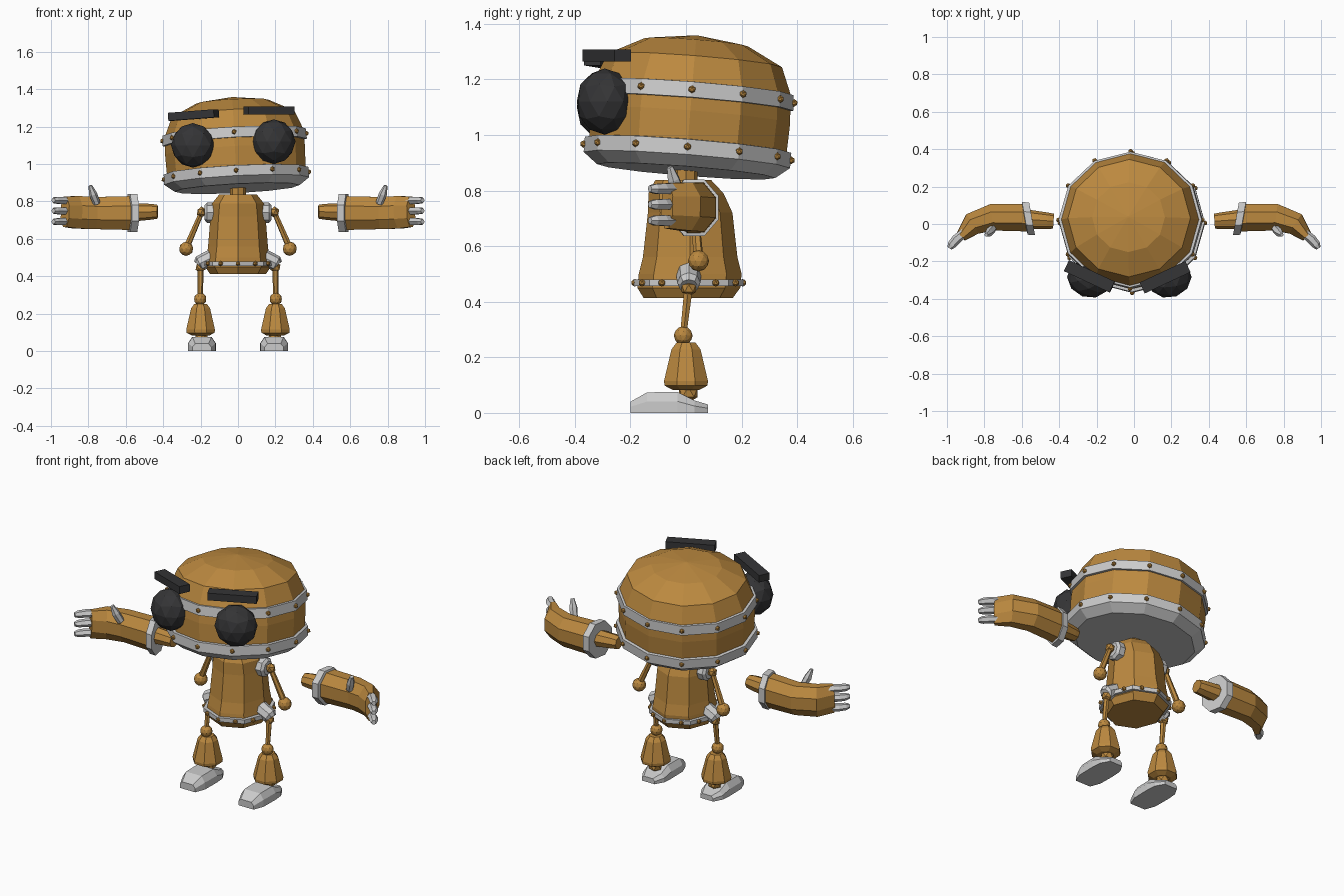
import bpy, bmesh
from math import sin, cos, pi, radians
from mathutils import Vector, Matrix

if "Cube" in bpy.data.objects:
    bpy.data.objects.remove(bpy.data.objects["Cube"])


def material(name, rgb):
    m = bpy.data.materials.new(name)
    m.diffuse_color = (*rgb, 1)
    m.use_nodes = True
    m.node_tree.nodes["Principled BSDF"].inputs["Base Color"].default_value = m.diffuse_color
    return m


ORANGE = material("brass", (0.50, 0.25, 0.05))
DARK = material("dark", (0.035, 0.035, 0.037))
GREY = None


def finish(bm, name, mat, matrix=None):
    bmesh.ops.recalc_face_normals(bm, faces=bm.faces)
    me = bpy.data.meshes.new(name)
    bm.to_mesh(me)
    bm.free()
    ob = bpy.data.objects.new(name, me)
    if matrix:
        ob.matrix_world = matrix
    if mat:
        me.materials.append(mat)
    bpy.context.collection.objects.link(ob)
    return ob


def loft(name, pts, mat, n=8, up=(0, 1, 0), phase=0.0, caps=(True, True), matrix=None, axis=None):
    """Skin n-sided rings along a path; pts = (x, y, z, radius across, radius up)."""
    bm = bmesh.new()
    pos = [Vector(p[:3]) for p in pts]
    rings = []
    for i, p in enumerate(pts):
        t = Vector(axis) if axis else pos[min(i + 1, len(pos) - 1)] - pos[max(i - 1, 0)]
        t.normalize()
        v = Vector(up)
        v = (v - t * v.dot(t)).normalized()
        u = v.cross(t)
        angles = [2 * pi * (k / n + phase) for k in range(n)]
        rings.append([bm.verts.new(pos[i] + u * p[3] * cos(a) + v * p[4] * sin(a)) for a in angles])
    for a, b in zip(rings, rings[1:]):
        for k in range(n):
            bm.faces.new((a[k], a[(k + 1) % n], b[(k + 1) % n], b[k]))
    if caps[0]:
        bm.faces.new(rings[0])
    if caps[1]:
        bm.faces.new(rings[-1])
    return finish(bm, name, mat, matrix)


def lathe(name, profile, mat, n, flat=1.0, centre=(0, 0), **kw):
    """Upright loft from (radius, z) pairs; flat scales the depth."""
    pts = [(*centre, z, r, r * flat) for r, z in profile]
    return loft(name, pts, mat, n, axis=(0, 0, 1), **kw)


def ball(name, centre, size, mat, sub=2, rot=0.0):
    bm = bmesh.new()
    m = Matrix.Translation(centre) @ Matrix.Rotation(rot, 4, 'Z') @ Matrix.Diagonal((*size, 1))
    bmesh.ops.create_icosphere(bm, subdivisions=sub, radius=1, matrix=m)
    return finish(bm, name, mat)


def rivets(name, rx, ry, z, matrix=None):
    bm = bmesh.new()
    for k in range(12):
        a = k * pi / 6
        m = Matrix.Translation((rx * cos(a), ry * sin(a), z))
        bmesh.ops.create_icosphere(bm, subdivisions=1, radius=0.014, matrix=m)
    return finish(bm, name, ORANGE, matrix)


# Head, tilted slightly back and to one side
tilt = (Matrix.Translation((-0.005, 0, 0.87)) @ Matrix.Rotation(radians(-3), 4, 'Y')
        @ Matrix.Rotation(radians(-4.5), 4, 'X'))
lathe("head_dome", [(0.37, 0.08), (0.375, 0.2), (0.368, 0.305), (0.328, 0.40), (0.195, 0.465), (0.005, 0.49)],
      ORANGE, 12, 0.96, matrix=tilt, caps=(False, True))
lathe("head_lower_band", [(0.335, 0), (0.388, 0.04), (0.388, 0.095), (0.36, 0.098)],
      GREY, 12, 0.96, matrix=tilt, caps=(True, False))
lathe("head_upper_band", [(0.36, 0.245), (0.387, 0.247), (0.383, 0.303), (0.355, 0.305)],
      GREY, 12, 0.95, matrix=tilt, caps=(False, False))
rivets("lower_band_rivets", 0.388, 0.374, 0.068, tilt)
rivets("upper_band_rivets", 0.385, 0.368, 0.275, tilt)

# Eyes and eyebrows
for side, x, z in (("left", 0.192, 1.12), ("right", -0.242, 1.10)):
    ball("eye_" + side, (x, -0.293, z), (0.118, 0.1, 0.119), DARK, 2, 0.35 if x > 0 else -0.35)
for side, c, yaw, roll in (("left", (0.166, -0.285, 1.286), 25, 0), ("right", (-0.238, -0.28, 1.262), -25, -4)):
    bm = bmesh.new()
    m = (Matrix.Translation(c) @ Matrix.Rotation(radians(yaw), 4, 'Z')
         @ Matrix.Rotation(radians(roll), 4, 'Y') @ Matrix.Diagonal((0.27, 0.065, 0.043, 1)))
    bmesh.ops.create_cube(bm, size=1, matrix=m)
    finish(bm, "eyebrow_" + side, DARK)

# Neck and torso
lathe("neck", [(0.042, 0.82), (0.042, 0.90)], ORANGE, 8)
torso = [(0, 0.008, 0.413, 0.15, 0.16), (0, 0.01, 0.45, 0.175, 0.185), (0, 0.015, 0.50, 0.168, 0.185),
         (0, 0.015, 0.56, 0.16, 0.17), (0, 0.015, 0.72, 0.147, 0.152), (0, 0.0, 0.79, 0.138, 0.135),
         (0, -0.01, 0.838, 0.10, 0.10)]
loft("torso", torso, ORANGE, 8, axis=(0, 0, 1))
band = [(0, 0.01, z, r, r + 0.008) for r, z in ((0.165, 0.456), (0.193, 0.456), (0.193, 0.48), (0.16, 0.48))]
loft("torso_band", band, GREY, 8, axis=(0, 0, 1), caps=(False, False))
rivets("torso_rivets", 0.186, 0.194, 0.468, Matrix.Translation((0, 0.01, 0)))

for s, side in ((1, "_left"), (-1, "_right")):
    def limb(name, pts, mat, n=8, up=(0, 0, 1), **kw):
        return loft(name + side, [(s * p[0], *p[1:]) for p in pts], mat, n, up, **kw)

    # Shoulder and upper arm
    limb("shoulder_mount", [(0.13, 0.03, 0.74, 0.055, 0.055), (0.165, 0.03, 0.74, 0.055, 0.055),
                            (0.178, 0.03, 0.74, 0.04, 0.04)], GREY)
    ball("shoulder_joint" + side, (s * 0.195, 0.03, 0.743), (0.028, 0.028, 0.03), ORANGE, 1)
    limb("upper_arm", [(0.195, 0.03, 0.74, 0.014, 0.014), (0.275, 0.045, 0.555, 0.018, 0.018)], ORANGE, 6)
    ball("elbow" + side, (s * 0.277, 0.045, 0.547), (0.038,) * 3, ORANGE)

    # Forearm, cuff and hand floating clear of the elbow
    limb("forearm", [(0.43, 0.015, 0.745, 0.04, 0.037), (0.46, 0.017, 0.745, 0.044, 0.042),
                     (0.57, 0.025, 0.742, 0.052, 0.05)], ORANGE)
    limb("cuff", [(0.545, 0.028, 0.738, 0.05, 0.06), (0.545, 0.028, 0.738, 0.096, 0.11),
                  (0.583, 0.03, 0.738, 0.096, 0.11), (0.588, 0.03, 0.738, 0.06, 0.08)], GREY, 8,
         axis=(s * 1, -0.18, 0), phase=1 / 16)
    limb("hand", [(0.565, 0.034, 0.738, 0.08, 0.098), (0.76, 0.036, 0.738, 0.077, 0.093),
                  (0.865, 0.0, 0.742, 0.066, 0.094), (0.925, -0.068, 0.745, 0.032, 0.088)], ORANGE, 8,
         phase=1 / 16)
    for i, z in enumerate((0.692, 0.75, 0.806)):
        limb("finger_%d" % (i + 1), [(0.905, -0.045, z, 0.024, 0.021), (0.95, -0.082, z, 0.026, 0.022),
                                     (0.975, -0.112, z, 0.023, 0.020), (0.987, -0.13, z, 0.013, 0.013)],
             GREY, 6)
    limb("thumb", [(0.755, -0.025, 0.79, 0.02, 0.022), (0.775, -0.045, 0.84, 0.022, 0.024),
                   (0.79, -0.058, 0.885, 0.010, 0.012)], GREY, 6, up=(0, 1, 0))

    # Hip and leg
    limb("hip_mount", [(0.14, 0.01, 0.50, 0.045, 0.045), (0.205, 0.01, 0.468, 0.042, 0.042),
                       (0.212, 0.01, 0.46, 0.03, 0.03)], GREY)
    ball("hip_joint" + side, (s * 0.2, 0.01, 0.448), (0.03,) * 3, ORANGE, 1)
    limb("upper_leg", [(0.2, 0.008, 0.44, 0.017, 0.017), (0.202, -0.01, 0.28, 0.013, 0.013)],
         ORANGE, 6, up=(0, 1, 0))
    ball("knee" + side, (s * 0.202, -0.01, 0.278), (0.034,) * 3, ORANGE)
    lathe("lower_leg" + side, [(0.036, 0.253), (0.055, 0.228), (0.083, 0.115), (0.081, 0.098), (0.05, 0.083)],
          ORANGE, 8, 1.03, (s * 0.2, 0), phase=1 / 16)
    ball("ankle" + side, (s * 0.196, 0.008, 0.075), (0.04,) * 3, ORANGE, 1)

    # Foot: stations from toe to heel (y, half width, top height)
    bm = bmesh.new()
    rows = []
    for y, w, h in ((-0.2, 0.05, 0.04), (-0.14, 0.073, 0.074), (-0.03, 0.075, 0.075),
                    (0.03, 0.07, 0.045), (0.08, 0.042, 0.03)):
        sec = ((-w, 0), (-w, h * 0.55), (-w * 0.7, h), (w * 0.7, h), (w, h * 0.55), (w, 0))
        rows.append([bm.verts.new((s * 0.193 + x, y, z)) for x, z in sec])
    for a, b in zip(rows, rows[1:]):
        for k in range(6):
            bm.faces.new((a[k], a[(k + 1) % 6], b[(k + 1) % 6], b[k]))
    bm.faces.new(rows[0])
    bm.faces.new(rows[-1])
    finish(bm, "foot" + side, GREY)
